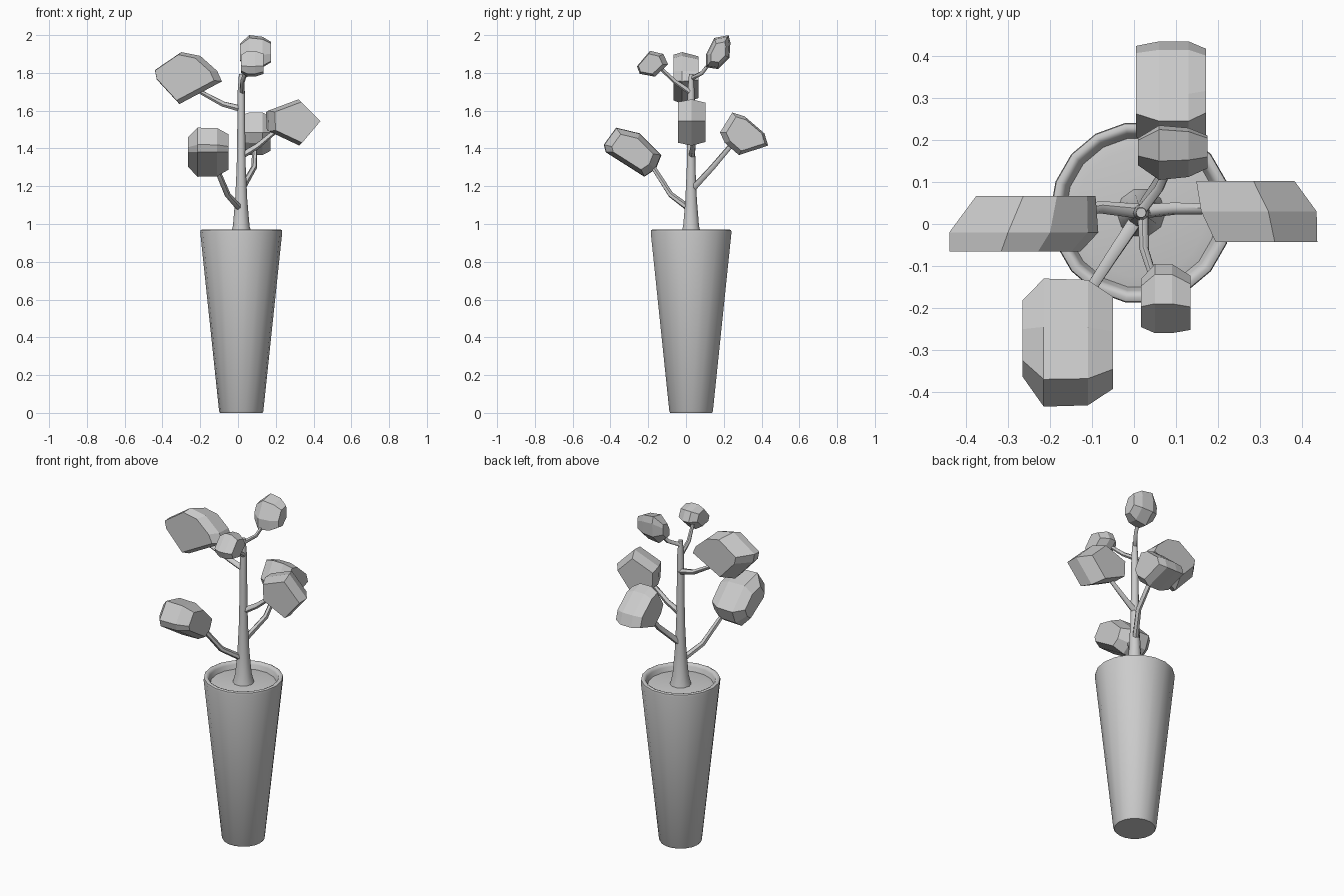
import bpy, bmesh, math
from mathutils import Vector

if "Cube" in bpy.data.objects:
    bpy.data.objects.remove(bpy.data.objects["Cube"])

CX, CY = 0.017, 0.027  # plant axis


def finish(name, bm, smooth=None):
    bmesh.ops.recalc_face_normals(bm, faces=bm.faces[:])
    mesh = bpy.data.meshes.new(name)
    bm.to_mesh(mesh)
    bm.free()
    ob = bpy.data.objects.new(name, mesh)
    bpy.context.collection.objects.link(ob)
    if smooth:
        bpy.ops.object.select_all(action='DESELECT')
        ob.select_set(True)
        bpy.context.view_layer.objects.active = ob
        bpy.ops.object.shade_smooth_by_angle(angle=math.radians(smooth))
    return ob


def skin(name, rings, smooth):
    """Join rings of points into a capped skin."""
    bm = bmesh.new()
    vr = [[bm.verts.new(p) for p in r] for r in rings]
    n = len(vr[0])
    for a, b in zip(vr, vr[1:]):
        for i in range(n):
            j = (i + 1) % n
            bm.faces.new((a[i], a[j], b[j], b[i]))
    bm.faces.new(vr[0])
    bm.faces.new(vr[-1])
    return finish(name, bm, smooth)


def lathe(name, profile, n, smooth=50):
    rings = [[(CX + r * math.cos(2 * math.pi * i / n),
               CY + r * math.sin(2 * math.pi * i / n), z) for i in range(n)]
             for r, z in profile]
    return skin(name, rings, smooth)


def branch(name, pts, r0=0.018, r1=0.012, n=6):
    pts = [Vector(p) for p in pts]
    rings = []
    for k, p in enumerate(pts):
        d = (pts[min(k + 1, len(pts) - 1)] - pts[max(k - 1, 0)]).normalized()
        u = d.cross(Vector((0.3, -0.2, 1))).normalized()
        v = d.cross(u)
        r = r0 + (r1 - r0) * k / (len(pts) - 1)
        rings.append([p + r * (u * math.cos(2 * math.pi * i / n) + v * math.sin(2 * math.pi * i / n))
                      for i in range(n)])
    return skin(name, rings, 60)


def leaf(name, axis, outline, sections):
    """Faceted lump: outline seen along an axis, sections = (depth, scale, shift)."""
    bm = bmesh.new()
    ca = sum(p[0] for p in outline) / len(outline)
    cz = sum(p[1] for p in outline) / len(outline)
    for d, s, sh in sections:
        for a, z in outline:
            h, w = ca + (a - ca) * s + sh, cz + (z - cz) * s
            bm.verts.new((h, d, w) if axis == 'y' else (d, h, w))
    res = bmesh.ops.convex_hull(bm, input=bm.verts[:])
    loose = [v for v in bm.verts if not v.link_faces]
    bmesh.ops.delete(bm, geom=loose, context='VERTS')
    bmesh.ops.dissolve_limit(bm, angle_limit=math.radians(4), verts=bm.verts[:], edges=bm.edges[:])
    return finish(name, bm)


# Tapered pot with rounded rim and recessed soil
lathe("pot", [(0.112, 0), (0.117, 0.008), (0.217, 0.955), (0.215, 0.967), (0.205, 0.972),
              (0.193, 0.967), (0.188, 0.955), (0.178, 0.925)], 18)
lathe("soil", [(0.183, 0.91), (0.183, 0.93), (0.155, 0.936)], 18)

# Trunk
lathe("trunk", [(0.062, 0.92), (0.044, 0.99), (0.032, 1.13), (0.024, 1.3),
                (0.021, 1.5), (0.019, 1.7), (0.012, 1.795)], 10)

# Branches
branch("branch_low_front", [(0.012, 0.02, 1.08), (-0.055, -0.08, 1.155), (-0.12, -0.18, 1.31)], 0.018, 0.014)
branch("branch_low_back", [(0.017, 0.03, 1.18), (0.085, 0.14, 1.30), (0.09, 0.25, 1.43)], 0.018, 0.013)
branch("branch_right", [(0.017, 0.03, 1.36), (0.10, 0.037, 1.41), (0.21, 0.035, 1.50)])
branch("branch_left", [(0.017, 0.03, 1.61), (-0.08, 0.04, 1.635), (-0.20, 0.02, 1.70)])
branch("branch_top_front", [(0.022, 0.02, 1.70), (0.024, -0.06, 1.755), (0.05, -0.14, 1.83)], 0.014, 0.01)
branch("branch_top_back", [(0.017, 0.03, 1.77), (0.06, 0.085, 1.80), (0.085, 0.14, 1.87)], 0.013, 0.01)

# Leaf clumps
leaf("leaf_left", 'y',
     [(-0.44, 1.815), (-0.30, 1.91), (-0.20, 1.89), (-0.11, 1.81), (-0.085, 1.755), (-0.31, 1.635), (-0.43, 1.765)],
     [(-0.065, 0.88, -0.02), (-0.02, 1, 0), (0.067, 0.8, 0.03)])
leaf("leaf_right", 'y',
     [(0.16, 1.60), (0.32, 1.66), (0.435, 1.545), (0.325, 1.415), (0.165, 1.49)],
     [(-0.043, 0.88, 0.02), (0.03, 1, 0), (0.103, 0.85, -0.03)])
leaf("leaf_low_front", 'x',
     [(-0.435, 1.42), (-0.37, 1.51), (-0.245, 1.48), (-0.13, 1.365), (-0.16, 1.29), (-0.22, 1.25), (-0.425, 1.38)],
     [(-0.265, 0.6, 0.01), (-0.215, 1, 0), (-0.11, 0.98, 0), (-0.05, 0.72, 0)])
leaf("leaf_low_back", 'x',
     [(0.18, 1.485), (0.245, 1.59), (0.31, 1.57), (0.415, 1.48), (0.435, 1.415), (0.28, 1.365), (0.205, 1.43)],
     [(0.005, 0.85, 0.01), (0.06, 1, 0), (0.13, 1, 0), (0.172, 0.8, 0.01)])
leaf("leaf_top_front", 'x',
     [(-0.26, 1.835), (-0.19, 1.917), (-0.12, 1.90), (-0.095, 1.845), (-0.165, 1.78), (-0.245, 1.795)],
     [(0.017, 0.7, -0.01), (0.05, 1, 0), (0.09, 1, 0), (0.135, 0.78, -0.01)])
leaf("leaf_top_back", 'x',
     [(0.105, 1.83), (0.105, 1.895), (0.15, 1.985), (0.225, 2.0), (0.235, 1.96), (0.23, 1.88), (0.17, 1.82)],
     [(0.01, 0.5, 0), (0.06, 1, 0), (0.13, 0.9, 0), (0.175, 0.6, 0)])
